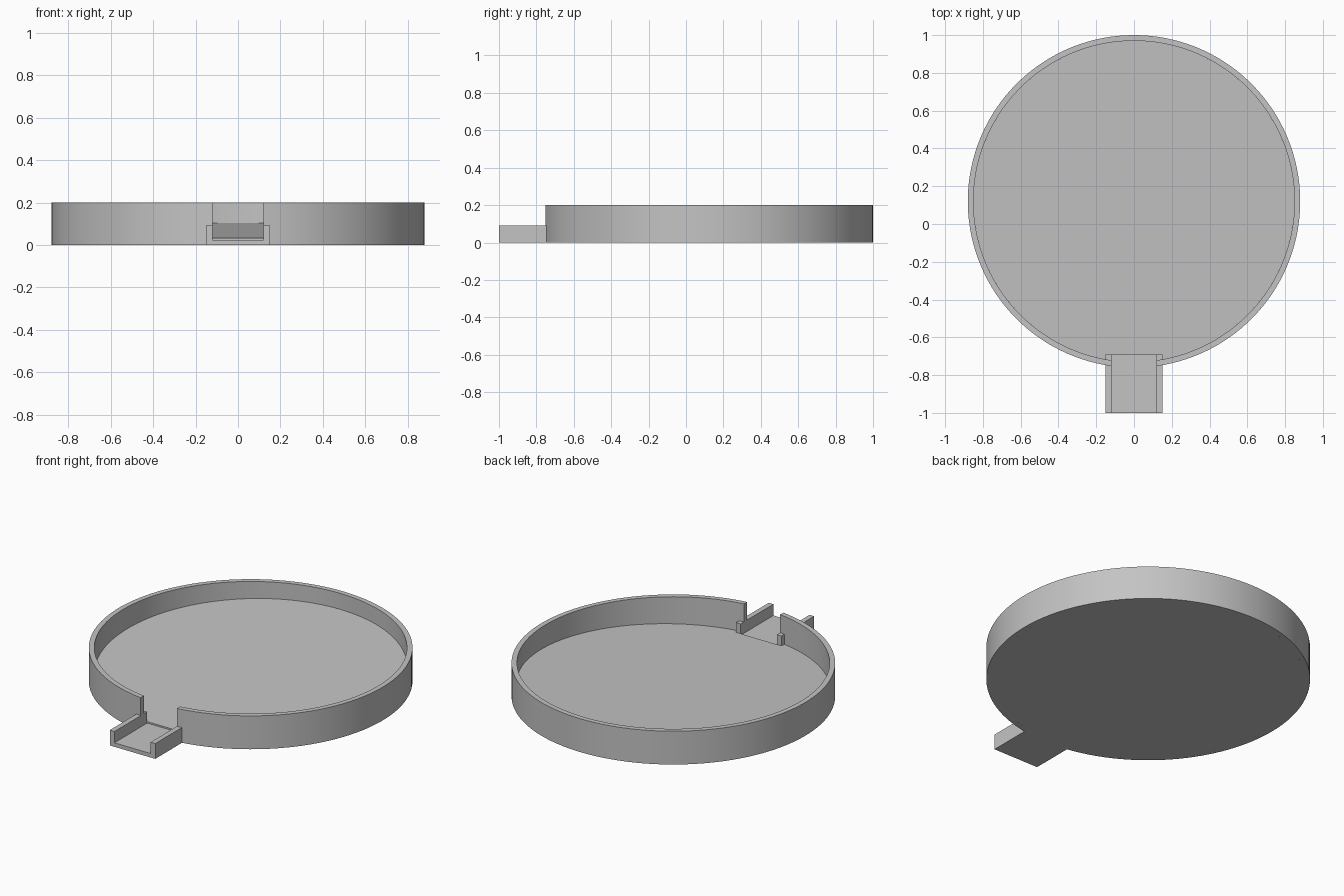
import bpy
import bmesh
from math import asin, sin, cos, pi, radians

cube = bpy.data.objects.get("Cube")
if cube:
    bpy.data.objects.remove(cube, do_unlink=True)

CENTRE_Y = 0.12
R_OUT, R_IN, HEIGHT = 0.88, 0.85, 0.2
GAP, SPOUT = 0.12, 0.151          # half widths
TIP_Y, STEP_Y = -1.0, -0.69
STEP_Z, BACK_Z = 0.033, 0.104     # sloping floor heights
SEGMENTS = 128

grey = bpy.data.materials.new("plain grey")
grey.use_nodes = True
colour = (0.55, 0.55, 0.55, 1)
grey.diffuse_color = colour
grey.node_tree.nodes["Principled BSDF"].inputs["Base Color"].default_value = colour


def arc(radius, half_gap):
    """Points round the rim, from one side of the front gap to the other."""
    a = asin(half_gap / radius)
    angles = [a + (2 * pi - 2 * a) * i / SEGMENTS for i in range(SEGMENTS + 1)]
    return [(radius * sin(t), CENTRE_Y - radius * cos(t)) for t in angles]


def prism(name, outline, low, high):
    """Solid between two rings; low and high map an outline point to 3D."""
    bm = bmesh.new()
    a = [bm.verts.new(low(*p)) for p in outline]
    b = [bm.verts.new(high(*p)) for p in outline]
    bm.faces.new(a[::-1])
    bm.faces.new(b)
    n = len(outline)
    for i in range(n):
        j = (i + 1) % n
        bm.faces.new((a[i], a[j], b[j], b[i]))
    bmesh.ops.recalc_face_normals(bm, faces=bm.faces)
    mesh = bpy.data.meshes.new(name)
    bm.to_mesh(mesh)
    bm.free()
    mesh.materials.append(grey)
    obj = bpy.data.objects.new(name, mesh)
    bpy.context.collection.objects.link(obj)
    bpy.ops.object.select_all(action="DESELECT")
    obj.select_set(True)
    bpy.context.view_layer.objects.active = obj
    bpy.ops.object.shade_smooth_by_angle(angle=radians(30))
    return obj


def ground(x, y):
    return (x, y, 0)


def slope(x, y):
    t = (y - STEP_Y) / (CENTRE_Y + R_IN - STEP_Y)
    return (x, y, STEP_Z + (BACK_Z - STEP_Z) * t)


# Round wall, open at the front
prism("tray_wall", arc(R_OUT, GAP) + arc(R_IN, GAP)[::-1],
      ground, lambda x, y: (x, y, HEIGHT))

# Floor sloping down to the front, notched for the spout
prism("tray_floor", arc(R_IN, SPOUT) + [(-SPOUT, STEP_Y), (SPOUT, STEP_Y)],
      ground, slope)

# U-shaped spout, set a step below the floor
SIDE_Z, BED_Z = 0.092, 0.024
channel = [(-SPOUT, 0), (SPOUT, 0), (SPOUT, SIDE_Z), (GAP, SIDE_Z),
           (GAP, BED_Z), (-GAP, BED_Z), (-GAP, SIDE_Z), (-SPOUT, SIDE_Z)]
prism("spout", channel, lambda x, z: (x, TIP_Y, z), lambda x, z: (x, STEP_Y, z))
